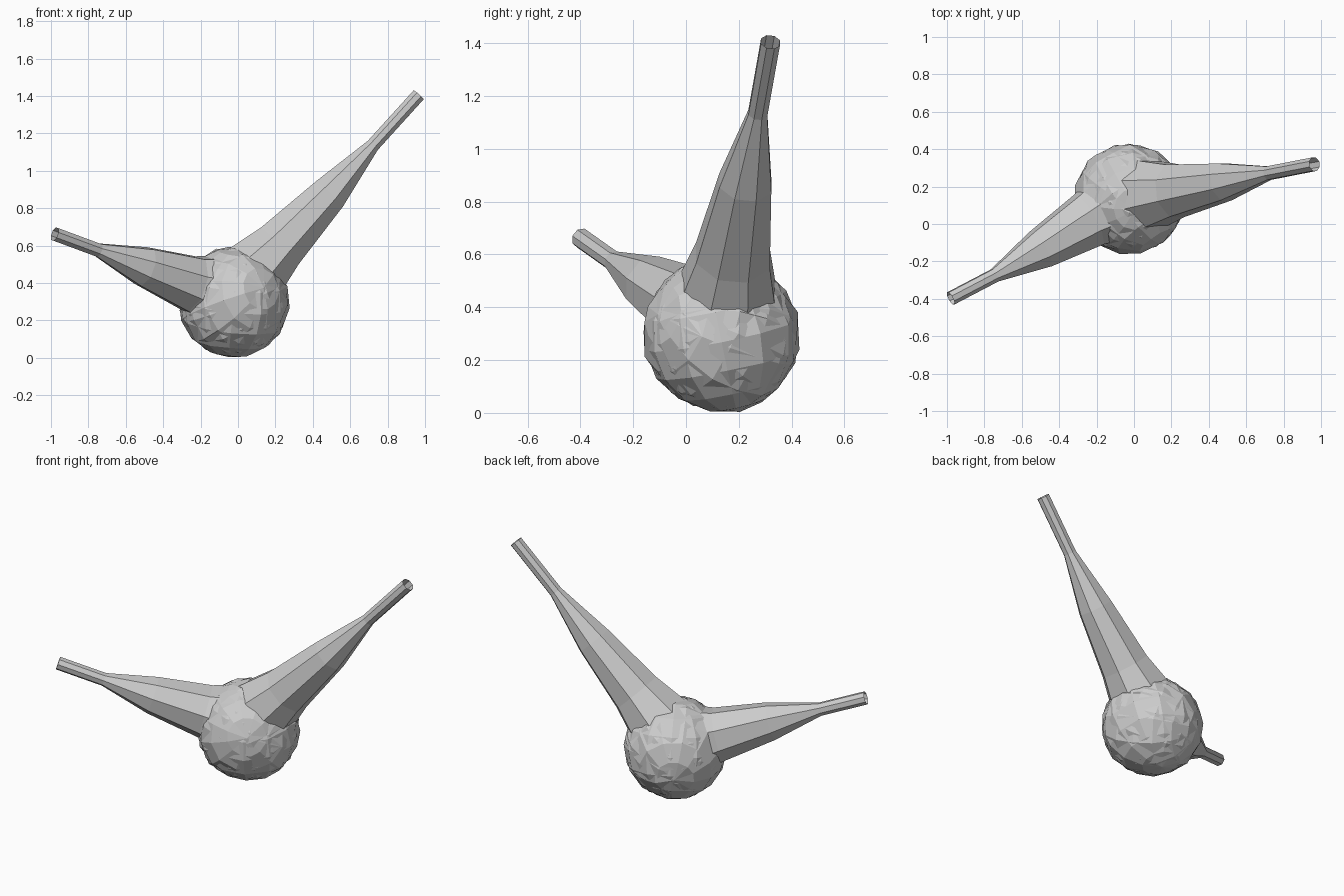
import bpy, bmesh, random
from mathutils import Vector, Euler

if "Cube" in bpy.data.objects:
    bpy.data.objects.remove(bpy.data.objects["Cube"])

random.seed(4)
CENTRE = Vector((-0.022, 0.135, 0.297))


def finish(bm, name):
    bmesh.ops.recalc_face_normals(bm, faces=bm.faces)
    mesh = bpy.data.meshes.new(name)
    bm.to_mesh(mesh)
    bm.free()
    obj = bpy.data.objects.new(name, mesh)
    bpy.context.collection.objects.link(obj)
    return obj


def tapered_arm(name, stations, sides=8):
    """Open faceted tube through (x, y, z, radius) stations."""
    bm = bmesh.new()
    pts = [Vector(s[:3]) for s in stations]
    rings = []
    for i, p in enumerate(pts):
        d = (pts[min(i + 1, len(pts) - 1)] - pts[max(i - 1, 0)]).normalized()
        u = Vector((0, 1, 0)).cross(d).normalized()
        v = d.cross(u)
        ring = []
        for k in range(sides):
            e = Euler((0, 0, 6.283185 * (k + 0.5) / sides))
            c = e.to_matrix() @ Vector((stations[i][3], 0, 0))
            ring.append(bm.verts.new(p + u * c.x + v * c.y))
        rings.append(ring)
    for a, b in zip(rings, rings[1:]):
        for k in range(sides):
            n = (k + 1) % sides
            bm.faces.new((a[k], a[n], b[n], b[k]))
    return finish(bm, name)


def lumpy_shell(name, radius, turn, jitter):
    """Low-poly ball, turned and slightly uneven."""
    bm = bmesh.new()
    bmesh.ops.create_uvsphere(bm, u_segments=12, v_segments=8, radius=radius)
    rot = Euler(turn).to_matrix()
    for v in bm.verts:
        v.co = CENTRE + rot @ v.co * (1 + random.uniform(-jitter, jitter))
        v.co.z = max(v.co.z, 0)
    return finish(bm, name)


# Round body with overlapping uneven shells
lumpy_shell("body", 0.297, (0.2, 0.1, 0), 0.012)
lumpy_shell("body_shell_side", 0.297, (1.3, 0.3, 0.5), 0.025)
lumpy_shell("body_shell_back", 0.292, (0.7, 1.2, 0.2), 0.025)

# Long arm, up to the right
tapered_arm("long_arm", [
    (0.0, 0.145, 0.37, 0.225), (0.22, 0.178, 0.595, 0.152),
    (0.485, 0.225, 0.872, 0.107), (0.72, 0.272, 1.135, 0.039),
    (0.965, 0.32, 1.405, 0.039)])

# Short arm, out to the left and front
tapered_arm("short_arm", [
    (-0.06, 0.12, 0.345, 0.215), (-0.245, 0.02, 0.395, 0.158),
    (-0.50, -0.135, 0.487, 0.112), (-0.745, -0.275, 0.575, 0.039),
    (-0.98, -0.398, 0.662, 0.039)])
